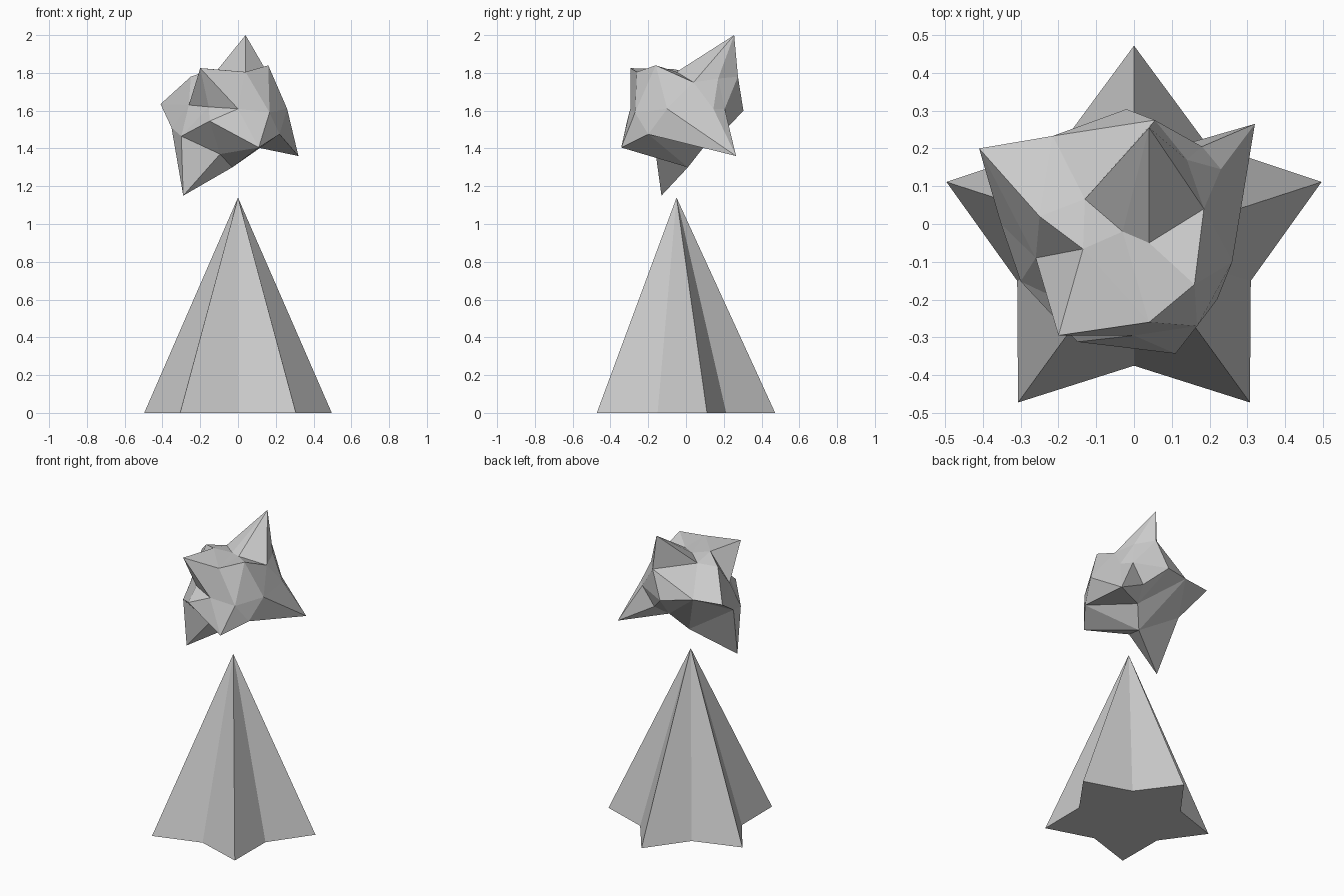
import bpy, bmesh
from math import sin, cos, radians
from mathutils import Vector

if "Cube" in bpy.data.objects:
    bpy.data.objects.remove(bpy.data.objects["Cube"])


def finish(bm, name):
    bmesh.ops.recalc_face_normals(bm, faces=bm.faces)
    me = bpy.data.meshes.new(name)
    bm.to_mesh(me)
    bm.free()
    ob = bpy.data.objects.new(name, me)
    bpy.context.collection.objects.link(ob)
    return ob


# star-based pyramid: alternating outer and inner points joined to one apex
bm = bmesh.new()
ring = []
for i in range(10):
    r, a = (0.522, 0.325)[i % 2], radians(90 + 36 * i)
    ring.append(bm.verts.new((r * cos(a), r * sin(a) - 0.05, 0)))
apex = bm.verts.new((0, -0.05, 1.14))
bm.faces.new(ring)
for a, b in zip(ring, ring[1:] + ring[:1]):
    bm.faces.new((a, b, apex))
finish(bm, "star_pyramid")

# floating spiky rock: spikes and the hollows between them
spikes = [(.04, .255, 2), (.16, -.16, 1.84), (-.2, -.295, 1.825), (-.41, .2, 1.635),
          (-.29, -.13, 1.15), (.32, .265, 1.36), (.11, -.343, 1.405)]
upper = [(-.13, .066, 1.79), (.04, -.05, 1.805), (-.03, -.02, 1.8), (-.135, -.066, 1.82),
         (.185, .04, 1.75), (-.25, .02, 1.78), (.04, -.26, 1.805), (.14, .17, 1.77),
         (.055, .275, 1.78)]
middle = [(-.215, .233, 1.63), (-.02, .304, 1.6), (.18, .205, 1.61), (.23, .145, 1.61),
          (.26, -.1, 1.61), (.167, -.27, 1.59), (0, -.295, 1.61), (-.155, -.22, 1.62),
          (-.15, -.312, 1.545), (-.26, -.09, 1.63)]
lower = [(-.352, 0, 1.51), (-.3, -.152, 1.465), (-.095, -.16, 1.37), (.22, -.2, 1.475),
         (-.03, .01, 1.3), (.055, .1, 1.415), (.095, .2, 1.49)]

# connect neighbours by hulling the directions, then push each point out
points = [Vector(p) for p in spikes + upper + middle + lower]
centre = Vector((-.02, -.02, 1.58))
bm = bmesh.new()
verts = [bm.verts.new((p - centre).normalized()) for p in points]
bmesh.ops.convex_hull(bm, input=verts)
for v, p in zip(verts, points):
    v.co = p
finish(bm, "spiky_rock")
